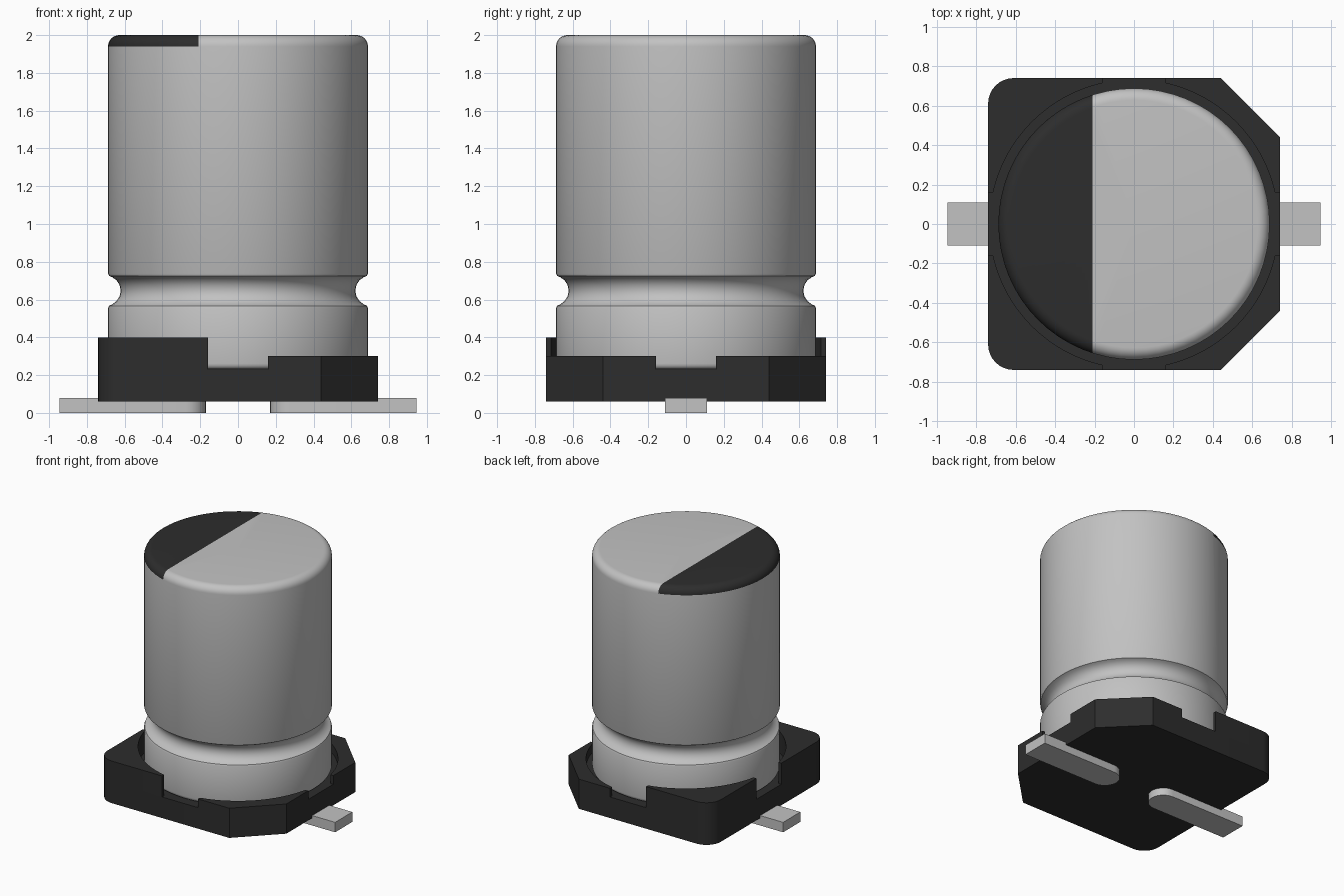
import bpy, bmesh, math
from mathutils import Vector

cube = bpy.data.objects.get("Cube")
if cube:
    bpy.data.objects.remove(cube, do_unlink=True)


def material(name, value):
    m = bpy.data.materials.new(name)
    m.use_nodes = True
    col = (value, value, value, 1)
    m.diffuse_color = col
    m.node_tree.nodes["Principled BSDF"].inputs["Base Color"].default_value = col
    return m


ALUMINIUM = material("aluminium grey", 0.54)
TIN = material("tin grey", 0.54)
PLASTIC = material("black plastic", 0.026)
MARKING = material("black marking", 0.026)


def finish(name, bm, mats, smooth=30):
    bmesh.ops.recalc_face_normals(bm, faces=bm.faces)
    mesh = bpy.data.meshes.new(name)
    bm.to_mesh(mesh)
    bm.free()
    for m in mats:
        mesh.materials.append(m)
    ob = bpy.data.objects.new(name, mesh)
    bpy.context.collection.objects.link(ob)
    bpy.ops.object.select_all(action='DESELECT')
    ob.select_set(True)
    bpy.context.view_layer.objects.active = ob
    bpy.ops.object.shade_smooth_by_angle(angle=math.radians(smooth))
    return ob


def arc(cx, cy, r, a0, a1, n):
    """Points on an arc, angles in degrees."""
    angles = [math.radians(a0 + (a1 - a0) * i / n) for i in range(n + 1)]
    return [(cx + r * math.cos(a), cy + r * math.sin(a)) for a in angles]


def prism(name, outline, z0, z1, mat):
    bm = bmesh.new()
    face = bm.faces.new([bm.verts.new((x, y, z0)) for x, y in outline])
    top = bmesh.ops.extrude_face_region(bm, geom=[face])["geom"]
    verts = [g for g in top if isinstance(g, bmesh.types.BMVert)]
    bmesh.ops.translate(bm, verts=verts, vec=(0, 0, z1 - z0))
    return finish(name, bm, [mat])


# Base dimensions
H, CHAMFER, ROUND = 0.74, 0.44, 0.13    # half width, chamfer start, corner radius
BOTTOM, FLOOR, LOW, HIGH = 0.06, 0.23, 0.30, 0.40
SLOT, POCKET = 0.16, 0.732              # slot half width, pocket radius

# Base plate: two chamfered corners at +x, two rounded corners at -x
c = H - ROUND
plate = [(CHAMFER, -H), (H, -CHAMFER), (H, CHAMFER), (CHAMFER, H)]
plate += arc(-c, c, ROUND, 90, 180, 8) + arc(-c, -c, ROUND, 180, 270, 8)
prism("base_plate", plate, BOTTOM, FLOOR, PLASTIC)

# Corner walls around the round pocket, with a slot in the middle of each side
a = math.degrees(math.asin(SLOT / POCKET))
inner = arc(0, 0, POCKET, 90 - a, a, 16)
chamfered = inner + [(H, SLOT), (H, CHAMFER), (CHAMFER, H), (SLOT, H)]
rounded = inner + [(H, SLOT)] + arc(c, c, ROUND, 0, 90, 8) + [(SLOT, H)]
for side, sy in (("front", -1), ("back", 1)):
    prism(f"base_wall_{side}_left", [(x, sy * y) for x, y in chamfered],
          FLOOR, LOW, PLASTIC)
    prism(f"base_wall_{side}_right", [(-x, sy * y) for x, y in rounded],
          FLOOR, HIGH, PLASTIC)

# Leads with a rounded inner end
W = 0.11
for side, s in (("left", 1), ("right", -1)):
    outline = [(0.945, -W), (0.945, W)] + arc(0.17 + W, 0, W, 90, 270, 14)
    prism(f"lead_{side}", [(s * x, y) for x, y in outline], 0.0, 0.08, TIN)

# Can: turned profile with a crimped groove and a rounded rim
R, RIM = 0.688, 0.06
profile = [(0, FLOOR + 0.001)]
profile += arc(R - 0.03, FLOOR + 0.031, 0.03, -90, 0, 4)
profile += [(R, 0.555), (0.683, 0.567), (0.665, 0.575), (0.643, 0.592),
            (0.627, 0.617), (0.621, 0.646), (0.627, 0.677), (0.643, 0.702),
            (0.665, 0.718), (0.683, 0.726), (R, 0.738)]
profile += arc(R - RIM, 2 - RIM, RIM, 0, 90, 8) + [(0, 2)]
bm = bmesh.new()
pts = [bm.verts.new((r, 0, z)) for r, z in profile]
edges = [bm.edges.new(p) for p in zip(pts, pts[1:])]
bmesh.ops.spin(bm, geom=pts + edges, cent=(0, 0, 0), axis=(0, 0, 1),
               angle=2 * math.pi, steps=64)
bmesh.ops.remove_doubles(bm, verts=bm.verts, dist=0.0005)

# Polarity marking: cut the cap along a straight line and colour one side
SPLIT = -0.21
cap = [f for f in bm.faces if f.calc_center_median().z > 2 - RIM]
geom = set(cap)
for f in cap:
    geom.update(f.edges)
    geom.update(f.verts)
bmesh.ops.bisect_plane(bm, geom=list(geom), dist=0.0001,
                       plane_co=Vector((SPLIT, 0, 0)), plane_no=Vector((1, 0, 0)))
for f in bm.faces:
    p = f.calc_center_median()
    f.material_index = int(p.z > 2 - RIM and p.x < SPLIT)
finish("can", bm, [ALUMINIUM, MARKING], 35)
